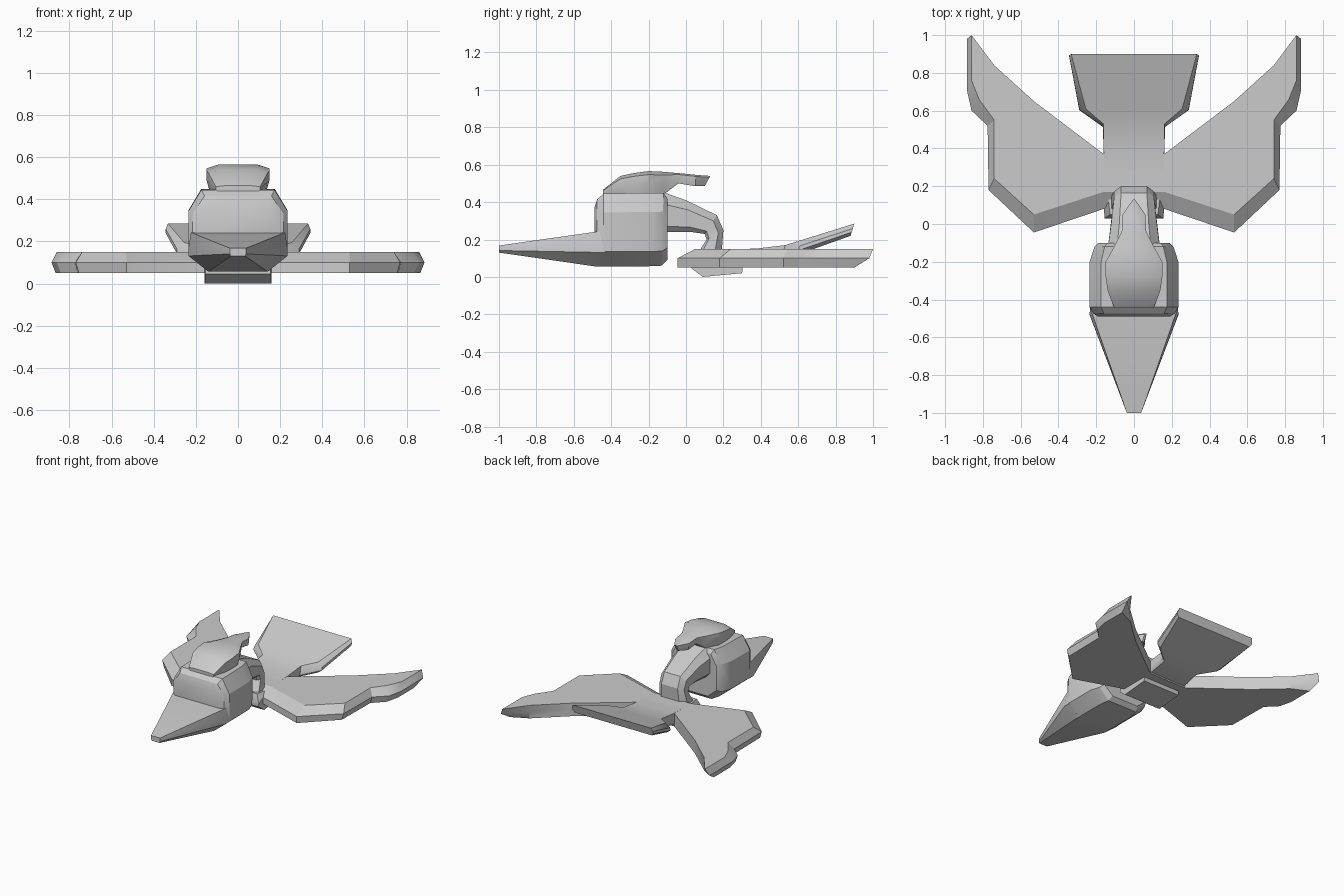
import bpy, bmesh, math

if "Cube" in bpy.data.objects:
    bpy.data.objects.remove(bpy.data.objects["Cube"])


def loft(name, rings):
    """Skin a list of equal-length closed rings and cap both ends."""
    bm = bmesh.new()
    vs = [[bm.verts.new(p) for p in r] for r in rings]
    n = len(vs[0])
    for a, b in zip(vs, vs[1:]):
        for i in range(n):
            j = (i + 1) % n
            bm.faces.new((a[i], a[j], b[j], b[i]))
    bm.faces.new(vs[0])
    bm.faces.new(vs[-1])
    bmesh.ops.recalc_face_normals(bm, faces=bm.faces)
    me = bpy.data.meshes.new(name)
    bm.to_mesh(me)
    bm.free()
    ob = bpy.data.objects.new(name, me)
    bpy.context.collection.objects.link(ob)
    bpy.ops.object.select_all(action='DESELECT')
    ob.select_set(True)
    bpy.context.view_layer.objects.active = ob
    bpy.ops.object.shade_smooth_by_angle(angle=math.radians(28))
    return ob


def section(bottom, top, w, wb=0.6, wt=0.7, tb=0.2, tt=0.75):
    """Eight-sided symmetric ring between a bottom and a top (y, z) point."""
    half = [(w * wb, 0), (w, tb), (w, tt), (w * wt, 1)]
    full = half + [(-x, t) for x, t in reversed(half)]
    return [(x, bottom[0] + (top[0] - bottom[0]) * t,
             bottom[1] + (top[1] - bottom[1]) * t) for x, t in full]


# Wings: one bevelled slab, half outlines mirrored across x
def outline(half, z):
    return [(x, y, z) for x, y in half] + [(-x, y, z) for x, y in reversed(half)]


trail = [(.16, .37), (.53, .65), (.74, .84)]
top = trail + [(.86, 1), (.86, .76), (.82, .66), (.74, .55), (.74, .24), (.53, .05), (.16, .17)]
mid = trail + [(.885, .98), (.885, .71), (.86, .6), (.775, .52), (.77, .18), (.53, -.045), (.16, .08)]
low = trail + [(.865, .9), (.865, .70), (.84, .6), (.76, .52), (.755, .18), (.53, -.045), (.16, .08)]
loft("wings", [outline(top, .15), outline(mid, .10), outline(low, .05)])

# Tail fan, rising to the back
flat = dict(wb=.9, wt=.88, tb=.3, tt=.6)
loft("tail", [
    section((.2, .06), (.2, .149), .16, wb=.95, wt=1),
    section((.37, .06), (.37, .151), .16, wb=.95, wt=1),
    section((.51, .09), (.53, .17), .165, wb=.9, wt=.98),
    section((.60, .12), (.61, .195), .29, **flat),
    section((.88, .22), (.90, .285), .343, wb=.95, wt=.97, tb=.3, tt=.6)])

# Belly block under the wings
loft("belly", [
    section((.03, .045), (.03, .07), .155, wb=1, wt=1),
    section((.09, .0), (.05, .13), .158, wb=1, wt=.8),
    section((.30, .02), (.31, .12), .158, wb=1, wt=1)])

# Bent neck
nk = dict(wb=.8, wt=.65, tb=.15, tt=.7)
loft("neck", [
    section((-.14, .24), (-.14, .46), .14, **nk),
    section((.03, .24), (.0, .41), .12, **nk),
    section((.10, .23), (.165, .33), .105, **nk),
    section((.11, .20), (.20, .25), .105, **nk),
    section((.06, .12), (.19, .12), .12, **nk)])

# Head with rounded forehead
hd = dict(wb=.6, wt=.74, tb=.2, tt=.74)
loft("head", [
    section((-.10, .09), (-.10, .42), .19, **hd),
    section((-.13, .06), (-.12, .45), .21, **hd),
    section((-.20, .057), (-.20, .45), .235, **hd),
    section((-.44, .057), (-.44, .445), .235, **hd),
    section((-.475, .1), (-.475, .415), .215, **hd),
    section((-.49, .2), (-.49, .37), .19, **hd)])

# Beak tapering to a blunt tip
loft("beak", [
    section((-.40, .057), (-.40, .245), .23, wt=.95, tb=.4, tt=.6),
    section((-.49, .057), (-.47, .243), .235, wt=.95, tb=.4, tt=.6),
    section((-1.0, .13), (-1.0, .168), .038, wb=.9, wt=1, tb=.3, tt=.7)])

# Swept-back crest
crest = [(-.445, .105, .43, .465), (-.35, .14, .43, .54), (-.28, .15, .43, .555),
         (-.2, .15, .43, .566), (-.12, .105, .44, .562), (-.04, .065, .50, .555),
         (.05, .06, .485, .546)]
cr = dict(wb=.88, wt=.6, tb=.5, tt=.86)
rings = [section((y, b), (y, t), w, **cr) for y, w, b, t in crest]
rings.append(section((.10, .485), (.13, .54), .008, **cr))
loft("crest", rings)
